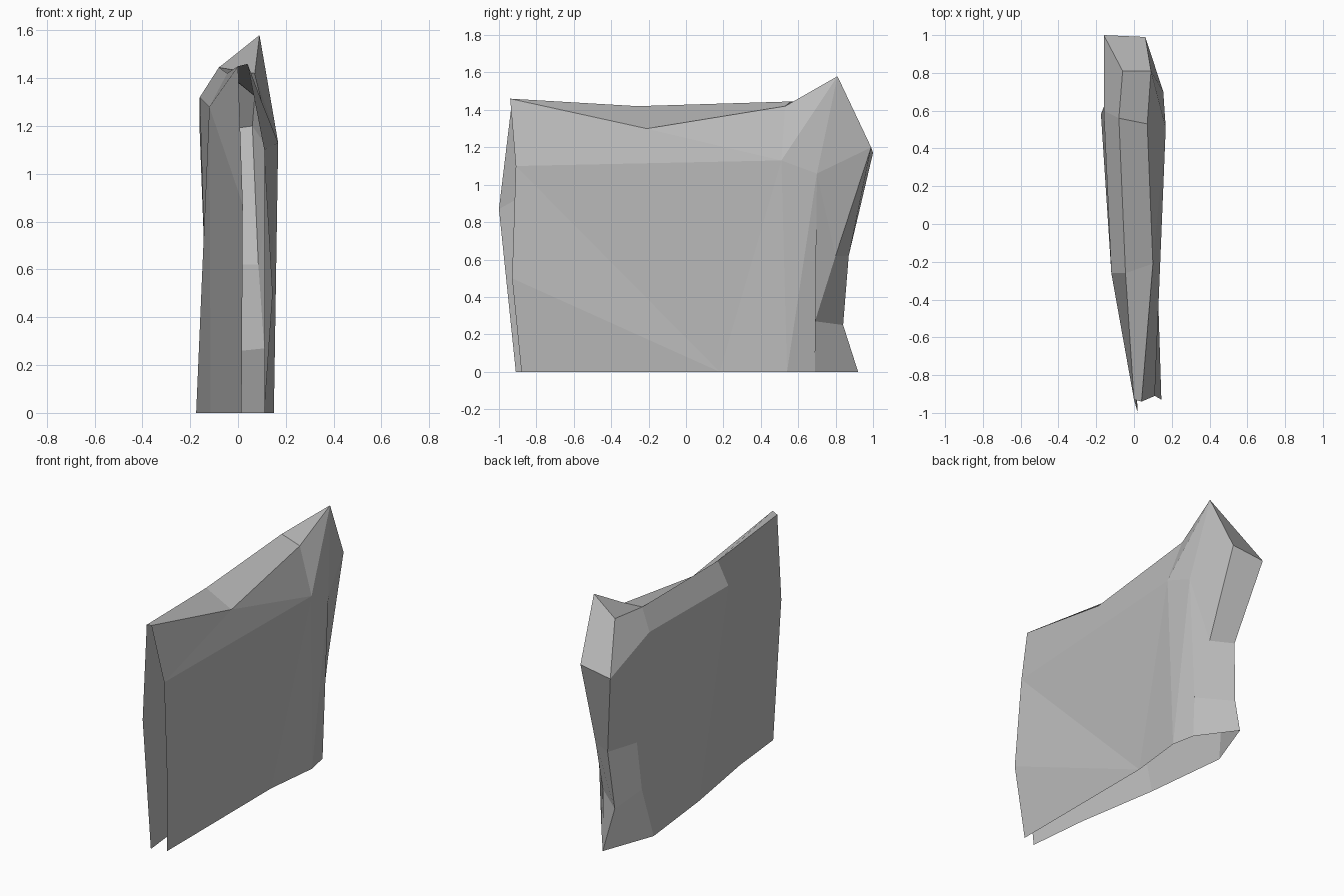
import bpy
import bmesh

cube = bpy.data.objects.get("Cube")
if cube:
    bpy.data.objects.remove(cube, do_unlink=True)

# Plain stone colour
stone = bpy.data.materials.new("grey stone")
stone.use_nodes = True
colour = (0.5, 0.5, 0.5, 1)
stone.diffuse_color = colour
stone.node_tree.nodes["Principled BSDF"].inputs["Base Color"].default_value = colour

bm = bmesh.new()


def rail(*points):
    """Add a run of shared corner points and return them in order."""
    return [bm.verts.new(p) for p in points]


def strip(first, second):
    """Bridge two rails of equal length; a repeated point makes a triangle."""
    for i in range(len(first) - 1):
        ring = (first[i], first[i + 1], second[i + 1], second[i])
        corners = list(dict.fromkeys(ring))
        if len(corners) > 2:
            bm.faces.new(corners)


# Crest edges, running from the front to the peak
crest_left = rail((.04, -.94, 1.46), (.1, -.21, 1.3), (.07, .53, 1.42), (.09, .81, 1.58))
crest_right = rail((0, -.93, 1.45), (-.045, -.26, 1.42), (-.08, .56, 1.445), (-.06, .81, 1.46))

# Rear edges, running from below the peak to the ground
rear_left = rail((.06, .99, 1.2), (.085, .8, .62), (.11, .69, .27), (.12, .69, 0))
rear_right = rail((-.16, 1, 1.17), (-.05, .87, .62), (-.08, .84, .25), (-.05, .92, 0))

# Right shoulder, inner rear column and foot
tip, brow, shoulder = rail((.02, -1, .87), (-.12, -.26, 1.28), (-.16, .6, 1.32))
column = rail((-.14, .7, .64), (-.14, .65, .32))
foot_right = rail((.015, -.91, 0), (-.025, -.515, 0), (-.114, .03, 0), (-.175, .58, 0))

# Left bulge, front edge and foot
bulge, hip = rail((.168, .51, 1.13), (.155, .7, 1.06))
front_high, front_low, front_foot = rail((.11, -.91, 1.1), (.145, -.93, .5), (.11, -.88, 0))
foot_mid, foot_back = rail((.11, .18, 0), (.15, .54, 0))

# Top and rear faces
strip(crest_left, crest_right)
strip([crest_left[-1]] + rear_left, [crest_right[-1]] + rear_right)

# Right side
strip(crest_right + rear_right[:1], [tip, brow, shoulder, rear_right[0], rear_right[0]])
strip([tip, brow, brow, column[1]], foot_right)
strip(rear_right, [shoulder] + column + foot_right[-1:])
strip([brow] * 3, [shoulder] + column)

# Left side
start, dip, saddle, peak = crest_left
cheek, waist, heel, heel_foot = rear_left
strip([start, dip, dip, saddle, peak, peak, cheek],
      [front_high, front_high, bulge, bulge, bulge, hip, hip])
strip([cheek, waist, heel], [hip] * 3)
strip([front_high, bulge, bulge, hip, heel],
      [foot_mid, foot_mid, foot_back, foot_back, heel_foot])
strip([front_high, front_low, front_foot], [foot_mid] * 3)

bmesh.ops.recalc_face_normals(bm, faces=bm.faces[:])
mesh = bpy.data.meshes.new("rock_slab")
bm.to_mesh(mesh)
bm.free()
mesh.materials.append(stone)
rock = bpy.data.objects.new("rock_slab", mesh)
bpy.context.collection.objects.link(rock)
